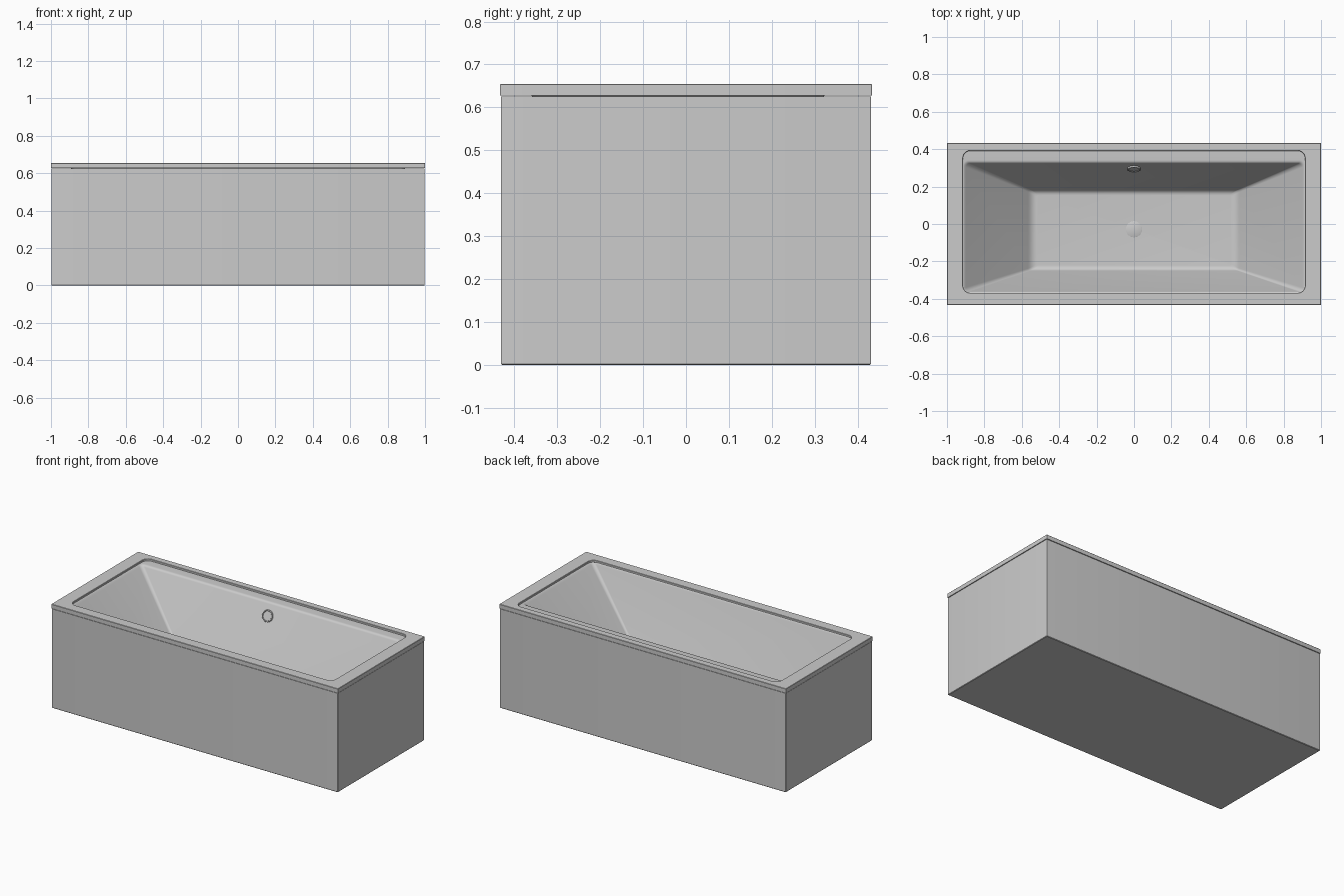
import bpy, bmesh, math
from mathutils import Vector

if "Cube" in bpy.data.objects:
    bpy.data.objects.remove(bpy.data.objects["Cube"])

H = 0.655          # overall height
FLOOR = 0.265      # basin floor height
SEG = 6            # segments per rounded corner


def finish(name, bm, angle=30):
    bmesh.ops.recalc_face_normals(bm, faces=bm.faces)
    me = bpy.data.meshes.new(name)
    bm.to_mesh(me)
    bm.free()
    ob = bpy.data.objects.new(name, me)
    bpy.context.collection.objects.link(ob)
    bpy.ops.object.select_all(action='DESELECT')
    ob.select_set(True)
    bpy.context.view_layer.objects.active = ob
    bpy.ops.object.shade_smooth_by_angle(angle=math.radians(angle))
    return ob


def ring(bm, x, y0, y1, z, r):
    """Rounded rectangle loop of vertices."""
    verts = []
    corners = ((x - r, y1 - r), (r - x, y1 - r), (r - x, y0 + r), (x - r, y0 + r))
    for q, (cx, cy) in enumerate(corners):
        for i in range(SEG + 1):
            a = math.pi / 2 * (q + i / SEG)
            verts.append(bm.verts.new((cx + r * math.cos(a), cy + r * math.sin(a), z)))
    return verts


def loft(bm, sections, cap_first=False, cap_last=False):
    rings = [ring(bm, *s) for s in sections]
    n = len(rings[0])
    for a, b in zip(rings, rings[1:]):
        for i in range(n):
            j = (i + 1) % n
            bm.faces.new((a[i], a[j], b[j], b[i]))
    if cap_first:
        bm.faces.new(rings[0])
    if cap_last:
        bm.faces.new(rings[-1])


def mix(a, b, t):
    return tuple(p + (q - p) * t for p, q in zip(a, b))


def fillet(a, b, c, n=5):
    """Quadratic blend of sections from a to c, rounding off b."""
    return [mix(mix(a, b, i / n), mix(b, c, i / n), i / n) for i in range(n + 1)]


def disc(name, profile, centre, normal, segs=48):
    """Lathed round fitting from (radius, height) points."""
    bm = bmesh.new()
    rot = Vector((0, 0, 1)).rotation_difference(Vector(normal))
    rings = []
    for r, h in profile:
        rings.append([bm.verts.new(Vector(centre) + rot @ Vector(
            (r * math.cos(k * math.tau / segs), r * math.sin(k * math.tau / segs), h)))
            for k in range(segs)])
    for a, b in zip(rings, rings[1:]):
        for i in range(segs):
            j = (i + 1) % segs
            bm.faces.new((a[i], a[j], b[j], b[i]))
    bm.faces.new(rings[0])
    bm.faces.new(rings[-1])
    return finish(name, bm)


# Outer panels, closed underneath and open at the top
bm = bmesh.new()
loft(bm, [(0.995, -0.428, 0.428, 0.0, 0.003),
          (0.998, -0.431, 0.431, 0.003, 0.003),
          (0.998, -0.431, 0.431, 0.625, 0.003),
          (0.975, -0.408, 0.408, 0.625, 0.003)], cap_first=True)
finish("side_panels", bm)

# Rim, back ledge and sloped basin in one skin
top = (0.908, -0.364, 0.328, 0.642, 0.022)
bottom = (0.545, -0.243, 0.175, FLOOR, 0.012)
ledge = (0.912, -0.366, 0.342, 0.642, 0.026)
floor_in = (0.520, -0.222, 0.154, FLOOR, 0.010)
sections = [(0.970, -0.403, 0.403, 0.628, 0.003),
            (1.0, -0.433, 0.433, 0.628, 0.003),
            (1.0, -0.433, 0.433, H - 0.002, 0.003),
            (0.998, -0.431, 0.431, H, 0.003),
            (0.916, -0.370, 0.393, H, 0.040),
            (0.914, -0.368, 0.391, H - 0.002, 0.038),
            (0.914, -0.368, 0.391, 0.643, 0.038)]
sections += fillet(ledge, top, mix(top, bottom, 0.03))
sections += fillet(mix(top, bottom, 0.94), bottom, floor_in)
bm = bmesh.new()
loft(bm, sections, cap_last=True)
finish("rim_and_basin", bm)

# Drain cover in the floor
disc("drain_cover", [(0.043, -0.01), (0.043, 0.002), (0.041, 0.003)],
     (0, -0.028, FLOOR), (0, 0, 1))

# Overflow cover on the sloped back wall
drop = top[3] - FLOOR
run = top[2] - bottom[2]
z = 0.568
y = top[2] - run * (top[3] - z) / drop
disc("overflow_cover", [(0.036, -0.005), (0.036, 0.006), (0.034, 0.009),
                        (0.030, 0.009), (0.028, 0.006)],
     (0, y, z), (0, -drop, run))
